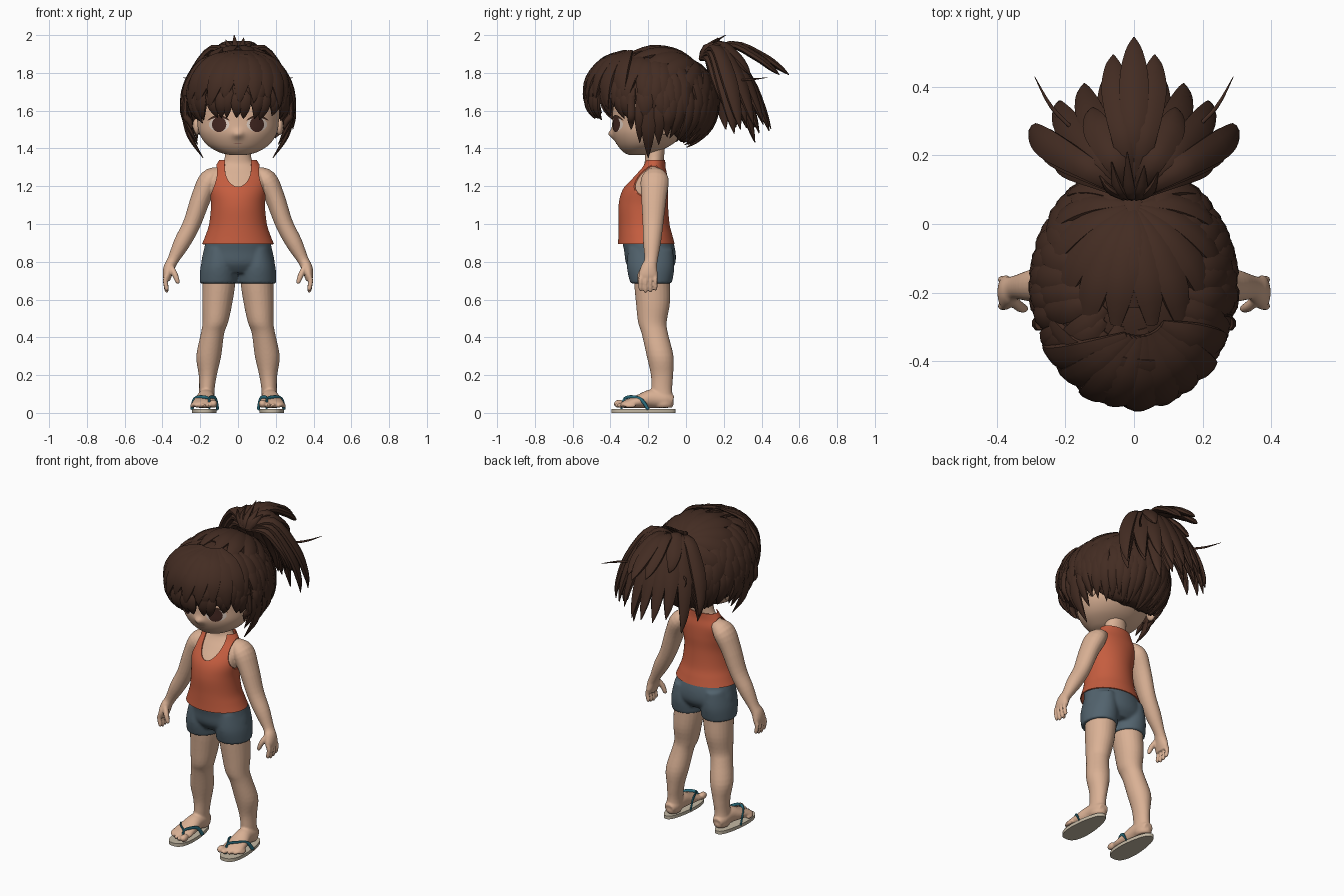
import bpy, bmesh, random
from math import sin, cos, exp, pi, radians, copysign
from mathutils import Vector
from mathutils.bvhtree import BVHTree

if "Cube" in bpy.data.objects:
    bpy.data.objects.remove(bpy.data.objects["Cube"])
random.seed(4)

def material(name, rgb):
    m = bpy.data.materials.new(name)
    m.use_nodes = True
    m.diffuse_color = (*rgb, 1)
    m.node_tree.nodes["Principled BSDF"].inputs["Base Color"].default_value = (*rgb, 1)
    return m

SKIN = material("skin", (0.70, 0.44, 0.30))
HAIR = material("dark brown hair", (0.056, 0.025, 0.016))
TOP = material("orange cloth", (0.56, 0.11, 0.05))
SHORTS = material("slate cloth", (0.085, 0.125, 0.155))
SOLE = material("cream rubber", (0.55, 0.48, 0.37))
STRAP = material("teal rubber", (0.03, 0.20, 0.27))
EYE = material("brown eye", (0.055, 0.02, 0.015))
WHITE = material("eye white", (0.72, 0.60, 0.52))
LIP = material("lip", (0.48, 0.24, 0.17))

def smooth_path(pts, steps):
    """Catmull-Rom through points that carry position and two radii."""
    out = []
    for i in range(len(pts) - 1):
        quad = (pts[max(i - 1, 0)], pts[i], pts[i + 1], pts[min(i + 2, len(pts) - 1)])
        for t in (k / steps for k in range(steps)):
            out.append([b + t * ((c - a) / 2 + t * ((a - 2.5 * b + 2 * c - d / 2)
                        + t * (1.5 * (b - c) + (d - a) / 2))) for a, b, c, d in zip(*quad)])
    return out + [list(pts[-1])]

def sweep(bm, pts, ref=(0, 1, 0), n=8, steps=4, flat=False, cap=True):
    """Elliptical tube; points are x, y, z, side radius, depth radius."""
    path = smooth_path(pts, steps)
    centres = [Vector(p[:3]) for p in path]
    rings = []
    for i, (c, p) in enumerate(zip(centres, path)):
        t = centres[min(i + 1, len(path) - 1)] - centres[max(i - 1, 0)]
        t = Vector((0, 0, 1)) if flat else t.normalized()
        side = t.cross(ref(c) if callable(ref) else Vector(ref)).normalized()
        out = side.cross(t) * max(p[4], 0.001)
        side *= max(p[3], 0.001)
        angles = (2 * pi * (k + .5) / n for k in range(n))
        rings.append([bm.verts.new(c + side * cos(a) + out * sin(a)) for a in angles])
    bridge(bm, rings)
    if cap:
        bm.faces.new(rings[0])
        bm.faces.new(rings[-1])

def bridge(bm, rings):
    for lo, hi in zip(rings, rings[1:]):
        for k in range(len(lo)):
            bm.faces.new((lo[k], lo[k - 1], hi[k - 1], hi[k]))

def stack(bm, rows, x=0, **kw):
    """Horizontal rings given as z, y, half width, half depth."""
    sweep(bm, [(x, y, z, a, b) for z, y, a, b in rows], flat=True, **kw)

def ball(bm, centre, radii, n=20):
    for v in bmesh.ops.create_uvsphere(bm, u_segments=n, v_segments=n // 2, radius=1)["verts"]:
        v.co = Vector(centre) + Vector(a * b for a, b in zip(v.co, radii))

def finish(bm, name, mat):
    bmesh.ops.recalc_face_normals(bm, faces=bm.faces)
    me = bpy.data.meshes.new(name)
    bm.to_mesh(me)
    bm.free()
    ob = bpy.data.objects.new(name, me)
    bpy.context.collection.objects.link(ob)
    return shade(ob, mat)

def shade(ob, mat):
    ob.data.materials.clear()
    ob.data.materials.append(mat)
    ob.data.shade_smooth()
    ob.data.set_sharp_from_angle(angle=radians(50))
    return ob

def bake(ob, mat):
    ob.data = bpy.data.meshes.new_from_object(ob.evaluated_get(bpy.context.evaluated_depsgraph_get()))
    ob.modifiers.clear()
    shade(ob, mat)

def fuse(ob, mat, voxel, rounds):
    """Melt overlapping pieces into one smooth skin."""
    mod = ob.modifiers.new("fuse", "REMESH")
    mod.mode, mod.voxel_size = "VOXEL", voxel
    ob.modifiers.new("soften", "SMOOTH").iterations = rounds
    bake(ob, mat)

# Head with a small pointed nose, and ears
bm = bmesh.new()
stack(bm, [(1.365, -.26, .04, .04), (1.38, -.245, .1, .085), (1.42, -.22, .165, .145),
           (1.48, -.2, .205, .19), (1.55, -.19, .217, .2), (1.63, -.185, .22, .2),
           (1.76, -.18, .19, .18), (1.83, -.18, .08, .08)], n=72, steps=8)
for v in bm.verts:
    if v.co.y < -.3:
        v.co.y -= .026 * exp(-(v.co.x ** 2 + (v.co.z - 1.475) ** 2) / .0005)
head_tree = BVHTree.FromBMesh(bm)
finish(bm, "head", SKIN)
bm = bmesh.new()
for s in (-1, 1):
    ball(bm, (s * .22, -.11, 1.52), (.02, .035, .05))
finish(bm, "ears", SKIN)

def decal(name, x, z, rx, rz, lift, mat, arch=0):
    """Thin plate laid on the face, mirrored; an arch bends it into a crescent."""
    bm = bmesh.new()
    for s in ((-1, 1) if x else (1,)):
        grid = [[] for r in range(7)]
        for r, a in ((r, 2 * pi * k / 24) for r in range(7) for k in range(24)):
            u, w = cos(a) * r / 6, sin(a) * r / 6
            px, pz = s * (x + rx * u), z + rz * w - arch * u * u
            hit = head_tree.ray_cast(Vector((px, -1, pz)), Vector((0, 1, 0)))[0]
            grid[r].append(bm.verts.new((px, hit.y - lift, pz)))
        bridge(bm, grid)
    bmesh.ops.remove_doubles(bm, verts=bm.verts, dist=.00005)
    finish(bm, name, mat)

decal("eye_whites", .1, 1.527, .054, .038, .003, WHITE)
decal("irises", .1, 1.527, .038, .04, .005, EYE)
decal("upper_lashes", .103, 1.57, .058, .007, .007, HAIR, arch=.022)
decal("mouth", 0, 1.425, .025, .0025, .002, LIP, arch=-.004)

# Body: torso, neck, arms, fingers and thumbs fused together
bm = bmesh.new()
stack(bm, [(.89, -.21, .15, .11), (1, -.215, .138, .118), (1.1, -.22, .131, .12),
           (1.18, -.212, .14, .11), (1.25, -.19, .145, .08), (1.3, -.175, .108, .055),
           (1.335, -.168, .075, .05), (1.42, -.165, .062, .055)], n=40)
for s in (-1, 1):
    arm = [(.09, -.165, 1.275, .03, .04), (.148, -.165, 1.235, .057, .074), (.195, -.17, 1.14, .053, .067),
           (.245, -.175, 1.0, .047, .055), (.297, -.18, .9, .044, .047), (.344, -.185, .81, .03, .035),
           (.364, -.195, .77, .03, .043), (.374, -.2, .73, .025, .051), (.376, -.2, .7, .016, .045)]
    sweep(bm, [(s * p[0], *p[1:]) for p in arm], n=20)
    for i in range(4):
        y, drop = -.24 + .026 * i, .064 - .008 * abs(i - 1.3)
        sweep(bm, [(s * .378, y, .725, .012, .011), (s * .385, y, .7, .013, .011), (s * .377, y, .71 - drop, .012, .011),
                   (s * .372, y, .702 - drop, .006, .006)], n=10)
    sweep(bm, [(s * .356, -.22, .775, .015, .015), (s * .335, -.24, .735, .016, .016),
               (s * .32, -.247, .695, .012, .012), (s * .318, -.247, .684, .006, .006)], n=10)
fuse(finish(bm, "body", SKIN), SKIN, .005, 4)

# Tank top, cut by neck and arm openings
bm = bmesh.new()
stack(bm, [(.895, -.21, .19, .15), (.94, -.215, .172, .143), (1.0, -.222, .153, .135),
           (1.1, -.226, .143, .131), (1.18, -.215, .152, .121), (1.25, -.19, .157, .092),
           (1.3, -.175, .123, .067), (1.338, -.168, .1, .058)], n=64, steps=6, cap=False)
tank = finish(bm, "tank_top", TOP)
tank.modifiers.new("thickness", "SOLIDIFY").thickness = .006
cutters = []
for centre, radii in (((0, -.262, 1.335), (.074, .15, .152)),
                      ((.213, -.165, 1.25), (.11, .22, .14)), ((-.213, -.165, 1.25), (.11, .22, .14))):
    bm = bmesh.new()
    ball(bm, centre, radii, 40)
    cutters.append(finish(bm, "opening_cutter", TOP))
    mod = tank.modifiers.new("opening", "BOOLEAN")
    mod.operation, mod.object, mod.solver = "DIFFERENCE", cutters[-1], "EXACT"
bake(tank, TOP)
for cut in cutters:
    bpy.data.objects.remove(cut)

# Shorts
bm = bmesh.new()
stack(bm, [(.94, -.212, .163, .134), (.86, -.192, .182, .136), (.79, -.187, .192, .13), (.74, -.185, .15, .095)], n=40)
for s in (-1, 1):
    stack(bm, [(.87, -.188, .07, .118), (.77, -.187, .096, .126), (.685, -.185, .1, .11)], x=s * .103, n=32)
fuse(finish(bm, "shorts", SHORTS), SHORTS, .008, 8)

for s, side in ((1, "left"), (-1, "right")):
    # Leg, foot and toes
    bm = bmesh.new()
    leg = [(.1, -.18, .8, .08, .1), (.1, -.18, .7, .087, .096), (.11, -.175, .58, .08, .09),
           (.12, -.178, .48, .068, .076), (.135, -.165, .42, .062, .07), (.155, -.137, .3, .066, .071),
           (.16, -.127, .2, .048, .059), (.165, -.128, .12, .041, .055), (.168, -.12, .05, .045, .055),
           (.168, -.12, .027, .035, .045)]
    sweep(bm, [(s * p[0], *p[1:]) for p in leg], n=24, flat=True)
    foot = [(.168, -.07, .06, .03, .03), (.168, -.11, .07, .045, .045), (.17, -.18, .075, .048, .05),
            (.176, -.25, .06, .06, .036), (.179, -.32, .046, .066, .021), (.179, -.342, .04, .05, .012)]
    sweep(bm, [(s * p[0], *p[1:]) for p in foot], ref=(0, 0, 1), n=24)
    for i in range(5):
        big = .022 if i == 0 else .0155 - .001 * i
        ball(bm, (s * (.13 + .028 * i), -.352 + .0035 * i * i, .026 + big), (big, .032, big), 12)
    fuse(finish(bm, side + "_leg", SKIN), SKIN, .006, 4)

    # Flip-flop sole and thong strap
    bm = bmesh.new()
    outline = [(s * (.179 + (.064 + .014 * sin(a)) * copysign(abs(cos(a)) ** .75, cos(a))), -.225 - .17 * sin(a))
               for a in (2 * pi * k / 40 for k in range(40))]
    rings = [[bm.verts.new((x, y, z)) for x, y in outline] for z in (0, .02)]
    bridge(bm, rings)
    for ring in rings:
        bm.faces.new(ring)
    finish(bm, side + "_sole", SOLE)
    bm = bmesh.new()
    for x in (.108, .244):
        sweep(bm, [(s * x, -.2, .018, .005, .011), (s * (x * .85 + .025), -.235, .068, .005, .011),
                   (s * (x + .16) / 2, -.285, .084, .005, .01), (s * .154, -.325, .075, .005, .008),
                   (s * .152, -.342, .02, .005, .005)], ref=(0, -.4, 1))
    finish(bm, side + "_strap", STRAP)

# Hair cap, closed underneath and lower at the nape
CENTRE, RADII = Vector((0, -.185, 1.64)), Vector((.29, .348, .29))
bm = bmesh.new()
ball(bm, CENTRE, RADII * .97, 48)
for v in bm.verts:
    v.co.z = max(v.co.z, 1.635 - .2 * min(max((v.co.y + .2) / .17, 0), 1))
finish(bm, "hair_cap", HAIR)

def aim(az, el):
    az, el = radians(az), radians(el)
    return Vector((cos(el) * cos(az), cos(el) * sin(az), sin(el)))

def lock(bm, a, b, width, start=.96, end=.98, bulge=.035):
    """Tapered lock lying over the cap from direction a to direction b."""
    pts = []
    for t, w in ((0, .35), (.3, .95), (.6, .9), (.85, .45), (1, .02)):
        r = start + (end - start) * t + bulge * sin(pi * t)
        pts.append((*(CENTRE + a.slerp(b, t) * RADII * r), width * w, .018 * w + .002))
    sweep(bm, pts, ref=lambda c: c - CENTRE, steps=3)

# Layered locks round the sides, lowest layer first
bm = bmesh.new()
for start, lift, step, width in ((22, 0, 8, .036), (42, 14, 9, .04), (64, 32, 12, .045)):
    for az in range(-90, 270, step):
        f = sin(radians(az))
        end = -25 + (-25 if f > 0 else -12) * f + lift + random.uniform(-7, 4)
        lock(bm, aim(az, start + random.uniform(-6, 6)), aim(az + random.uniform(-8, 8), end), width,
             end=.9 if f < -.3 and not lift else .97)
finish(bm, "side_locks", HAIR)

# Locks pulled back to the ponytail, and fringe swept over the crown
bm = bmesh.new()
for s in (-1, 1):
    for az, el in ((-88, 80), (-60, 68), (-35, 52), (-12, 38), (5, 22), (25, 8), (45, -8), (65, -15), (85, -20)):
        lock(bm, aim(90 + s * (90 - az), el), aim(90, 47), .05, start=.97, end=1.0, bulge=.025)
for i in range(9):
    lock(bm, aim(-50 - 6 * i, 66), aim(-25 - 16 * i, random.uniform(-8, 4)), .055, start=1.03, end=1.0, bulge=.045)
for i in range(6):
    lock(bm, aim(183 + 7 * i, 10 + 3 * i), aim(-18 - 9 * i, 14 + 2 * i), .05, start=.99, end=.99, bulge=.06)
finish(bm, "crown_locks", HAIR)

# Long locks in front of and behind the ears
bm = bmesh.new()
for s in (-1, 1):
    for y, tip, w in ((-.2, 1.35, .042), (-.245, 1.43, .028), (-.29, 1.5, .022), (-.145, 1.42, .034), (-.1, 1.46, .03)):
        sweep(bm, [(s * .275, y, 1.68, .02, .015), (s * .28, y, 1.58, w, .018),
                   (s * .255, y, (1.58 + tip) / 2, w * .8, .016), (s * (.185 + (tip - 1.35) * .4), y, tip, .002, .002)],
              ref=(s, 0, 0))
finish(bm, "ear_locks", HAIR)

# Ponytail fan: count, spread, tip depth, tip height, crest height
bm = bmesh.new()
for count, spread, depth, tip, crest in ((5, .12, .545, 1.79, 1.95), (9, .29, .45, 1.44, 1.93),
                                         (8, .26, .39, 1.45, 1.9), (7, .22, .31, 1.53, 1.87)):
    for i in range(count):
        u = 2 * i / (count - 1) - 1
        x, reach = spread * u, (depth - .09) * (1 - .45 * u * u)
        z = tip + random.uniform(-.04, .1) * (tip < 1.7)
        sweep(bm, [(0, .08, 1.875, .015, .012), (x * .45, .09 + reach * .35, crest, .036, .02),
                   (x * .85, .09 + reach * .7, crest * .6 + z * .4, .046, .022),
                   (x, .09 + reach * .9, crest * .22 + z * .78, .028, .016), (x, .09 + reach, z, .002, .002)],
              ref=lambda c: c - Vector((0, .12, 1.55)))
# Short spikes at the tie and two stray strands
for x, y, z in ((-.1, .14, 1.95), (-.065, .18, 1.975), (-.02, .21, 2.0), (.03, .17, 1.985), (.07, .15, 1.96)):
    sweep(bm, [(x * .3, .08, 1.88, .014, .012), (x * .7, .1, 1.93, .02, .012), (x, y, z, .002, .002)], ref=(0, 1, .3))
for s in (-1, 1):
    sweep(bm, [(s * .17, .27, 1.76, .006, .006), (s * .24, .34, 1.765, .006, .006),
               (s * .29, .43, 1.775, .001, .001)], ref=(0, 0, 1))
finish(bm, "ponytail", HAIR)
